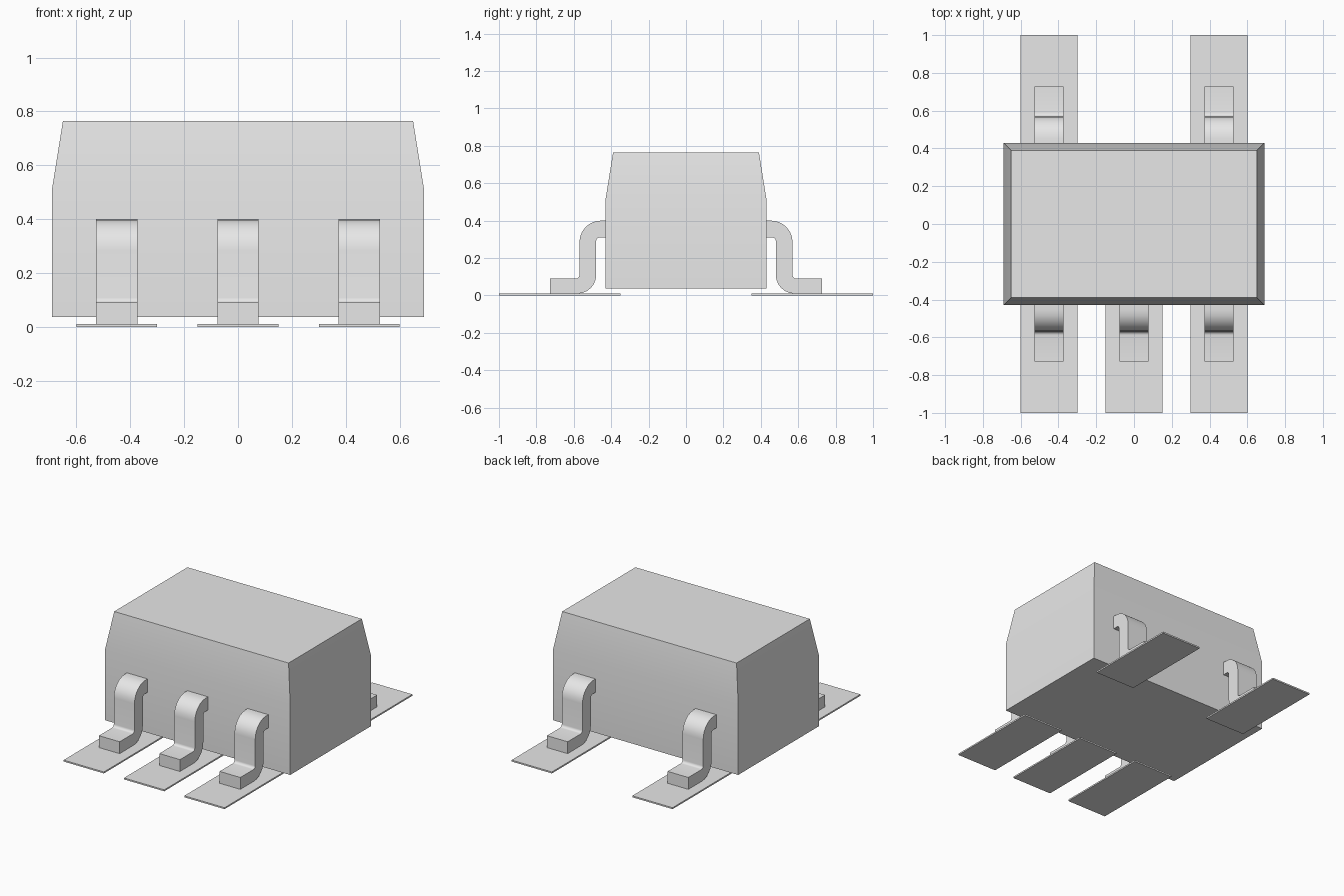
import bpy
import bmesh
import math

cube = bpy.data.objects.get("Cube")
if cube:
    bpy.data.objects.remove(cube, do_unlink=True)

COLOUR = (0.8, 0.8, 0.8, 1.0)
grey = bpy.data.materials.new("light_grey")
grey.use_nodes = True
grey.diffuse_color = COLOUR
bsdf = next(n for n in grey.node_tree.nodes if n.type == 'BSDF_PRINCIPLED')
bsdf.inputs["Base Color"].default_value = COLOUR


def finish(name, bm):
    bmesh.ops.recalc_face_normals(bm, faces=bm.faces)
    mesh = bpy.data.meshes.new(name)
    bm.to_mesh(mesh)
    bm.free()
    mesh.materials.append(grey)
    obj = bpy.data.objects.new(name, mesh)
    bpy.context.collection.objects.link(obj)
    bpy.ops.object.select_all(action='DESELECT')
    obj.select_set(True)
    bpy.context.view_layer.objects.active = obj
    bpy.ops.object.shade_smooth_by_angle(angle=math.radians(35))
    return obj


def loft(name, rings):
    """Skin a closed solid through rings with equal point counts."""
    bm = bmesh.new()
    loops = [[bm.verts.new(p) for p in ring] for ring in rings]
    for a, b in zip(loops, loops[1:]):
        for i in range(len(a)):
            j = (i + 1) % len(a)
            bm.faces.new((a[i], a[j], b[j], b[i]))
    bm.faces.new(loops[0])
    bm.faces.new(loops[-1])
    return finish(name, bm)


def rect(hx, hy, z, cx=0, cy=0):
    return [(cx + sx * hx, cy + sy * hy, z)
            for sx, sy in ((-1, -1), (1, -1), (1, 1), (-1, 1))]


def arc(cy, cz, r, start, end, steps):
    """Points of an arc in the side plane, angles in degrees."""
    angles = [math.radians(start + (end - start) * i / steps) for i in range(steps + 1)]
    return [(cy + r * math.cos(a), cz + r * math.sin(a)) for a in angles]


# Moulded body: upright walls with a tapered upper part
loft("body", [rect(0.69, 0.43, 0.037), rect(0.69, 0.43, 0.515),
              rect(0.65, 0.39, 0.765)])

# Side profile of a gull-wing lead, pointing towards +y
profile = ([(0.41, 0.40)]
           + arc(0.455, 0.285, 0.115, 90, 0, 6)      # outer shoulder
           + arc(0.588, 0.108, 0.018, 180, 270, 4)   # inside of foot bend
           + [(0.728, 0.09), (0.728, 0.01)]          # toe
           + arc(0.58, 0.11, 0.10, 270, 180, 6)      # heel
           + arc(0.462, 0.292, 0.018, 0, 90, 4)      # inside of shoulder
           + [(0.41, 0.31)])

# Three leads with pads at the front, two at the back
places = [("front_right", -0.45, -1), ("front_middle", 0, -1), ("front_left", 0.45, -1),
          ("back_right", -0.45, 1), ("back_left", 0.45, 1)]
for label, x, side in places:
    loft(label + "_lead", [[(x + dx, side * y, z) for y, z in profile]
                           for dx in (-0.077, 0.077)])
    loft(label + "_pad", [rect(0.15, 0.325, z, x, side * 0.675) for z in (0, 0.01)])
